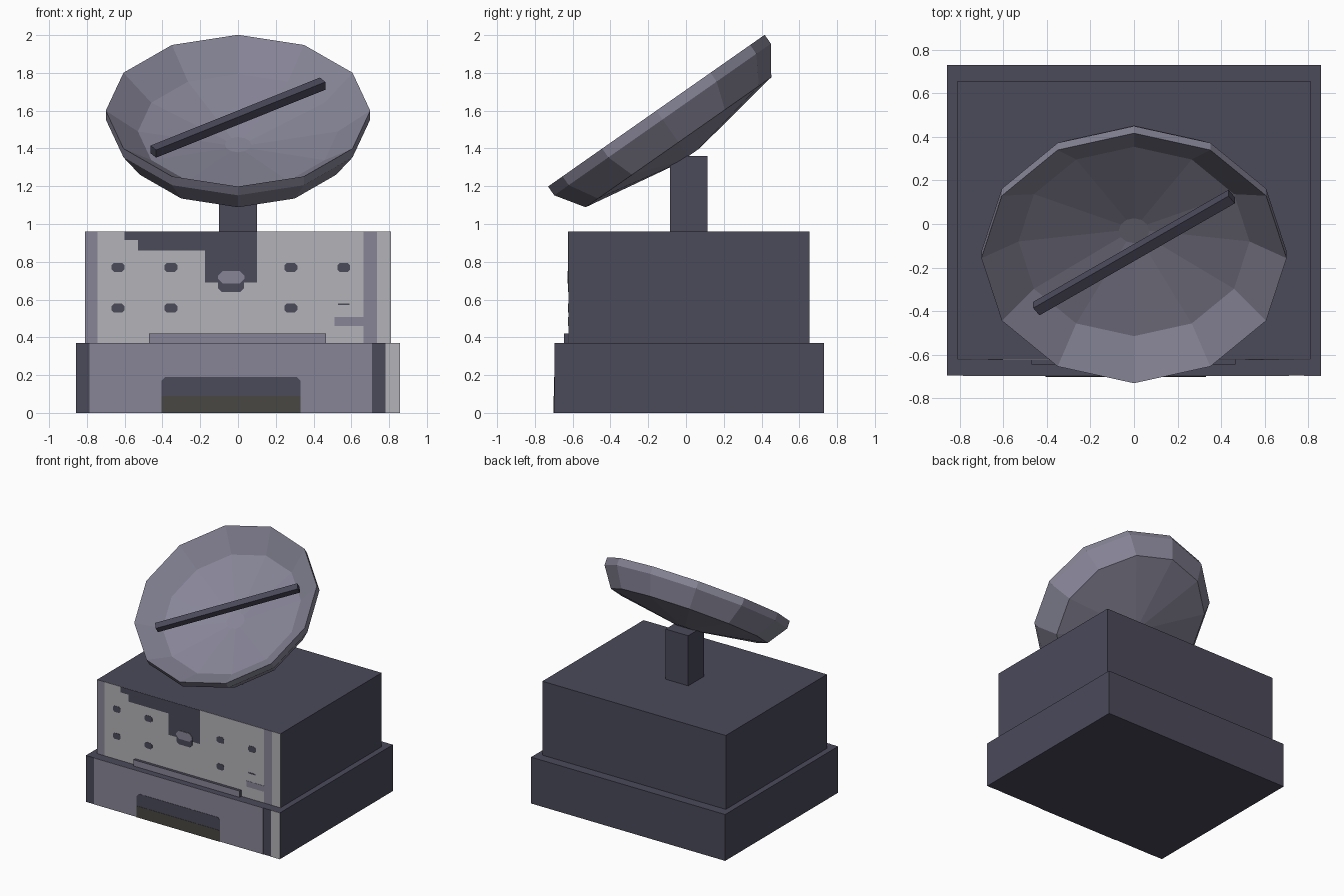
import bpy, bmesh, math
from mathutils import Matrix, Vector

if "Cube" in bpy.data.objects:
    bpy.data.objects.remove(bpy.data.objects["Cube"])


def material(name, r, g, b):
    m = bpy.data.materials.new(name)
    m.use_nodes = True
    m.diffuse_color = (r, g, b, 1)
    m.node_tree.nodes["Principled BSDF"].inputs["Base Color"].default_value = (r, g, b, 1)
    return m


DARK = material("dark purple grey", 0.069, 0.067, 0.102)
MID = material("mid purple grey", 0.242, 0.235, 0.309)
LIGHT = material("light grey", 0.456, 0.456, 0.479)
OLIVE = material("dark olive", 0.065, 0.063, 0.054)


def finish(name, bm, mat, matrix=None):
    bmesh.ops.recalc_face_normals(bm, faces=bm.faces)
    mesh = bpy.data.meshes.new(name)
    bm.to_mesh(mesh)
    bm.free()
    mesh.materials.append(mat)
    ob = bpy.data.objects.new(name, mesh)
    bpy.context.collection.objects.link(ob)
    if matrix:
        ob.matrix_world = matrix
    return ob


def box(name, low, high, mat, matrix=None):
    low, high = Vector(low), Vector(high)
    bm = bmesh.new()
    bmesh.ops.create_cube(bm, size=1)
    bmesh.ops.scale(bm, vec=high - low, verts=bm.verts)
    bmesh.ops.translate(bm, vec=(low + high) / 2, verts=bm.verts)
    return finish(name, bm, mat, matrix)


def plate(name, outline, wall, layer, mat):
    """Thin painted plate on a front wall; higher layers lie over lower ones."""
    bm = bmesh.new()
    face = bm.faces.new([bm.verts.new((x, wall, z)) for x, z in outline])
    out = bmesh.ops.extrude_face_region(bm, geom=[face])["geom"]
    moved = [v for v in out if isinstance(v, bmesh.types.BMVert)]
    bmesh.ops.translate(bm, vec=(0, -0.002 * layer, 0), verts=moved)
    return finish(name, bm, mat)


def rect(x0, x1, z0, z1):
    return [(x0, z0), (x1, z0), (x1, z1), (x0, z1)]


def clipped(x0, x1, z0, z1, c):
    return [(x0 + c, z0), (x1 - c, z0), (x1, z0 + c), (x1, z1 - c),
            (x1 - c, z1), (x0 + c, z1), (x0, z1 - c), (x0, z0 + c)]


# Stacked housing and post
BASE_Y, BODY_Y = -0.695, -0.62
box("base", (-0.857, BASE_Y, 0), (0.857, 0.73, 0.37), DARK)
box("body", (-0.81, BODY_Y, 0.37), (0.81, 0.655, 0.96), DARK)
box("post", (-0.1, -0.085, 0.96), (0.1, 0.115, 1.36), DARK)

# Ledge with a lighter front
ledge = box("ledge", (-0.47, -0.645, 0.37), (0.465, BODY_Y, 0.42), DARK)
ledge.data.materials.append(MID)
for p in ledge.data.polygons:
    p.material_index = int(p.normal.y < -0.5)

# Base front panels
plate("base_front_panel", rect(-0.785, 0.71, 0, 0.37), BASE_Y, 1, MID)
plate("base_right_corner", rect(0.78, 0.857, 0, 0.37), BASE_Y, 1, LIGHT)
plate("base_vent", [(-0.405, 0), (0.33, 0), (0.33, 0.17), (0.31, 0.19),
                    (-0.385, 0.19), (-0.405, 0.17)], BASE_Y, 2, DARK)
plate("vent_bottom", rect(-0.405, 0.33, 0, 0.09), BASE_Y, 3, OLIVE)

# Body front panels
plate("body_left_edge", rect(-0.81, -0.745, 0.37, 0.96), BODY_Y, 1, MID)
plate("body_front_panel", rect(-0.745, 0.665, 0.37, 0.96), BODY_Y, 1, LIGHT)
plate("body_stripe", rect(0.665, 0.735, 0.37, 0.96), BODY_Y, 1, MID)
plate("body_right_edge", rect(0.735, 0.81, 0.37, 0.96), BODY_Y, 1, LIGHT)
plate("stepped_recess", [(-0.6, 0.96), (-0.6, 0.915), (-0.53, 0.915), (-0.53, 0.86),
                         (-0.175, 0.86), (-0.175, 0.69), (0.1, 0.69), (0.1, 0.96)],
      BODY_Y, 2, DARK)
plate("socket", clipped(-0.107, 0.033, 0.64, 0.72, 0.02), BODY_Y, 3, DARK)
plate("socket_cap", clipped(-0.107, 0.035, 0.685, 0.75, 0.025), BODY_Y, 4, MID)
plate("side_tab", rect(0.51, 0.665, 0.46, 0.507), BODY_Y, 2, MID)
plate("side_slot", rect(0.53, 0.59, 0.57, 0.58), BODY_Y, 2, DARK)

# Bolt holes
for x in (-0.635, -0.355, 0.28, 0.56):
    for z in (0.77, 0.555):
        if x < 0.5 or z > 0.6:
            plate("bolt_hole", clipped(x - 0.034, x + 0.034, z - 0.024, z + 0.024, 0.013),
                  BODY_Y, 2, DARK)

# Tilted twelve-sided dish, spun from a closed shell profile
tilt = Matrix.Translation((0, -0.157, 1.6)) @ Matrix.Rotation(math.radians(35), 4, "X")
profile = [(0, -0.22), (0.07, -0.22), (0.53, -0.134), (0.7, 0), (0.7, -0.057),
           (0.6, -0.204), (0.07, -0.295), (0, -0.295)]
bm = bmesh.new()
verts = [bm.verts.new((0, r, z)) for r, z in profile]
edges = [bm.edges.new(pair) for pair in zip(verts, verts[1:])]
bmesh.ops.spin(bm, geom=verts + edges, cent=(0, 0, 0), axis=(0, 0, 1),
               angle=math.tau, steps=12)
bmesh.ops.remove_doubles(bm, verts=bm.verts, dist=0.001)
finish("dish", bm, MID, tilt)

# Receiver bar across the dish
box("receiver_bar", (-0.547, -0.025, -0.07), (0.547, 0.025, -0.02), DARK,
    tilt @ Matrix.Rotation(math.radians(35), 4, "Z"))
